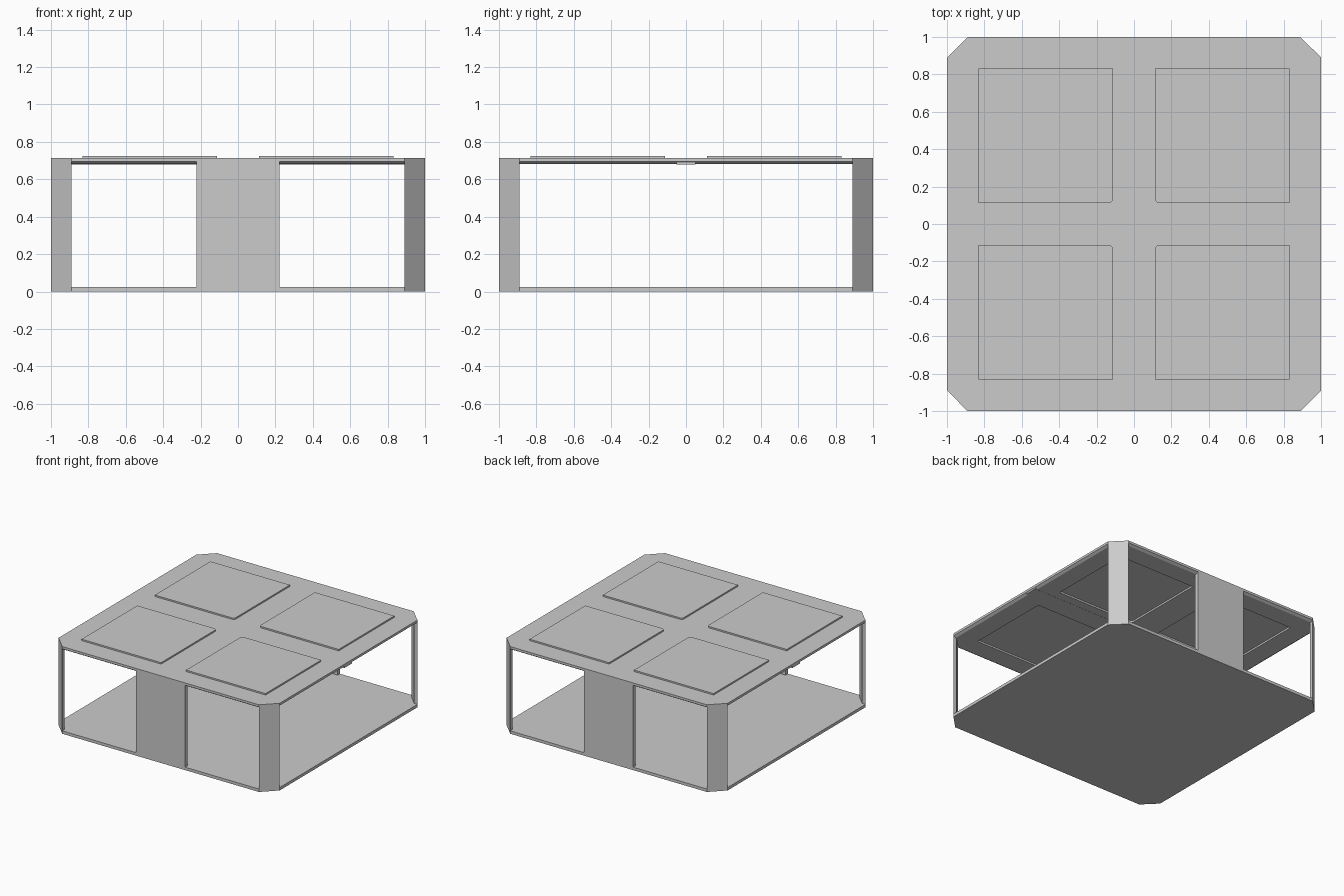
import bpy, bmesh

if "Cube" in bpy.data.objects:
    bpy.data.objects.remove(bpy.data.objects["Cube"])

CH = 0.89          # where the corner chamfer starts
T = 0.03           # wall thickness
TOP = 0.713


def prism(name, levels):
    """Closed solid through a list of (outline, z) levels, bottom to top."""
    bm = bmesh.new()
    rings = [[bm.verts.new((x, y, z)) for x, y in pts] for pts, z in levels]
    n = len(rings[0])
    bm.faces.new(rings[0][::-1])
    bm.faces.new(rings[-1])
    for a, b in zip(rings, rings[1:]):
        for i in range(n):
            j = (i + 1) % n
            bm.faces.new((a[i], a[j], b[j], b[i]))
    bmesh.ops.recalc_face_normals(bm, faces=bm.faces)
    me = bpy.data.meshes.new(name)
    bm.to_mesh(me)
    bm.free()
    ob = bpy.data.objects.new(name, me)
    bpy.context.collection.objects.link(ob)
    return ob


def octagon(d):
    """Chamfered square outline, inset by d."""
    a, b = 1 - d, CH - d * 0.41
    return [(b, -a), (a, -b), (a, b), (b, a), (-b, a), (-a, b), (-a, -b), (-b, -a)]


def rect(x0, x1, y0, y1):
    return [(x0, y0), (x1, y0), (x1, y1), (x0, y1)]


def pad_outline(sx, sy, d=0.0):
    """Square pad with a small rounded corner toward the centre."""
    a, b, r = 0.113 + d, 0.832 - d, 0.022
    pts = [(a + r, a), (b, a), (b, b), (a, b), (a, a + r),
           (a + r * 0.08, a + r * 0.6), (a + r * 0.29, a + r * 0.29), (a + r * 0.6, a + r * 0.08)]
    return [(sx * x, sy * y) for x, y in pts]


# floor plate
prism("floor", [(octagon(0), 0), (octagon(0), 0.024)])

# roof plate, with a sloped lower edge
roof = prism("roof", [(octagon(0.02), 0.681), (octagon(0), 0.694), (octagon(0), TOP)])

for sx in (-1, 1):
    for sy in (-1, 1):
        tag = ("left" if sx < 0 else "right") + ("_front" if sy < 0 else "_back")
        # angled corner wall
        post = [(CH, 1), (1, CH), (1 - T, CH), (CH, 1 - T)]
        prism("corner_wall_" + tag, [([(sx * x, sy * y) for x, y in post], z) for z in (0, TOP)])
        # raised roof pad
        prism("roof_pad_" + tag, [(pad_outline(sx, sy), z) for z in (0.705, 0.725)])
        # shallow pocket under the pad
        cut = prism("pocket_cutter_" + tag, [(pad_outline(sx, sy, 0.01), z) for z in (0.66, 0.695)])
        cut.hide_render = True
        cut.hide_set(True)
        m = roof.modifiers.new("pocket", "BOOLEAN")
        m.object = cut
        m.operation = "DIFFERENCE"
        m.solver = "EXACT"

# centre walls, front and back
for sy, tag in ((-1, "front"), (1, "back")):
    y0, y1 = sorted((sy, sy * (1 - T)))
    prism("centre_wall_" + tag, [(rect(-0.222, 0.222, y0, y1), z) for z in (0, TOP)])

# ceiling rail running left to right
prism("ceiling_rail", [(rect(-0.998, 0.998, -0.05, 0.05), z) for z in (0.68, 0.70)])
